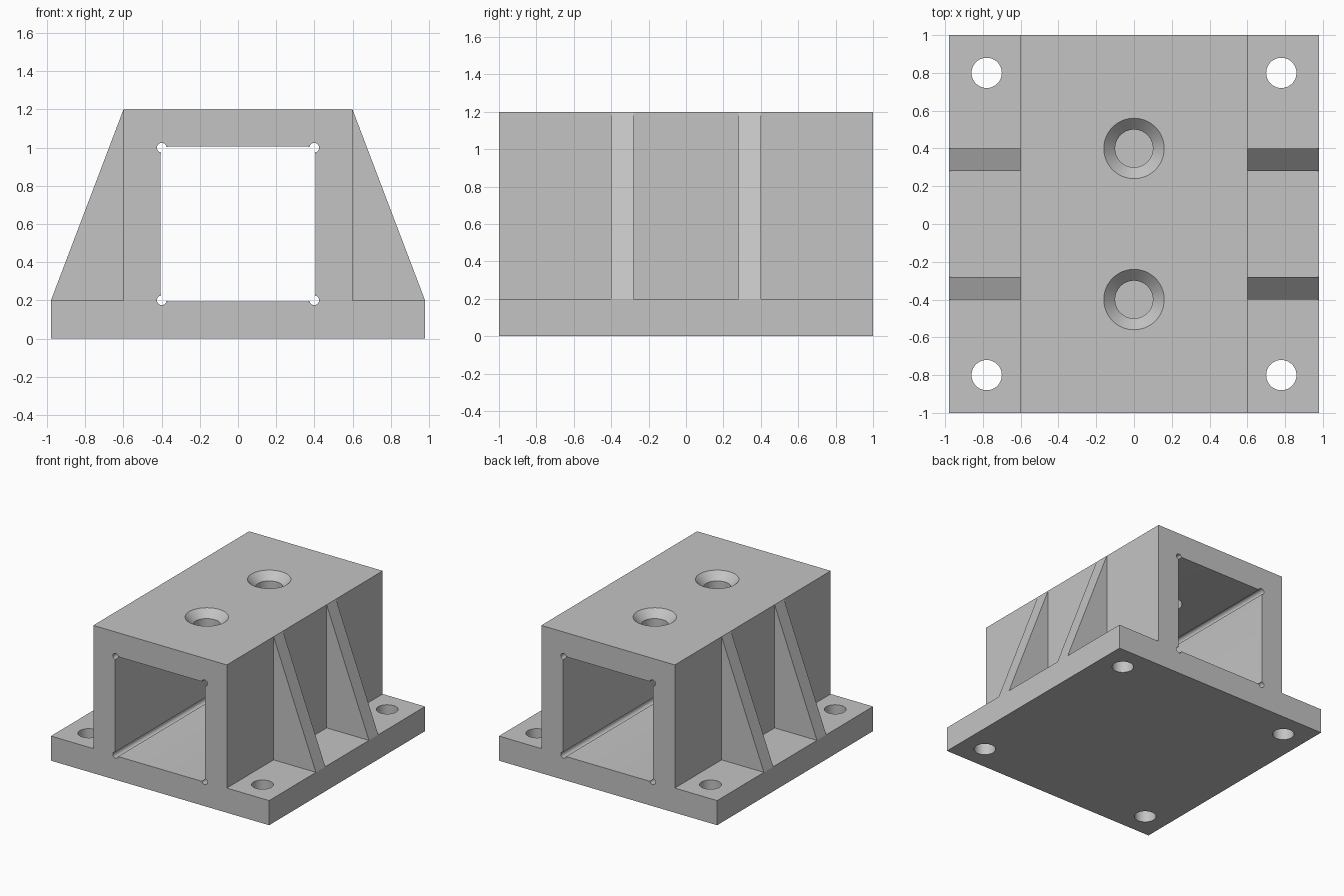
import bpy
import bmesh
from math import sin, cos, pi, radians
from mathutils import Vector

if "Cube" in bpy.data.objects:
    bpy.data.objects.remove(bpy.data.objects["Cube"], do_unlink=True)

GREY = (0.55, 0.55, 0.55, 1.0)
metal = bpy.data.materials.new("plain_grey")
metal.use_nodes = True
metal.diffuse_color = GREY
metal.node_tree.nodes["Principled BSDF"].inputs["Base Color"].default_value = GREY

HALF_W, BASE_H = 0.98, 0.2       # base plate
BLOCK_W, TOP = 0.6, 1.2          # hollow block
BORE = 0.405                     # half width of square tunnel
BORE_Z = 0.6


def make_object(name, bm):
    bmesh.ops.recalc_face_normals(bm, faces=bm.faces)
    mesh = bpy.data.meshes.new(name)
    bm.to_mesh(mesh)
    bm.free()
    mesh.materials.append(metal)
    obj = bpy.data.objects.new(name, mesh)
    bpy.context.collection.objects.link(obj)
    return obj


def prism(name, outline, y0, y1):
    """Extrude an x-z outline along y."""
    bm = bmesh.new()
    face = bm.faces.new([bm.verts.new((x, y0, z)) for x, z in outline])
    ext = bmesh.ops.extrude_face_region(bm, geom=[face])["geom"]
    verts = [g for g in ext if isinstance(g, bmesh.types.BMVert)]
    bmesh.ops.translate(bm, verts=verts, vec=Vector((0, y1 - y0, 0)))
    return make_object(name, bm)


def turned(name, profile, x, y, sides=64):
    """Stack of rings given as (radius, z), closed at both ends."""
    bm = bmesh.new()
    rings = [[bm.verts.new((x + r * cos(2 * pi * i / sides),
                            y + r * sin(2 * pi * i / sides), z))
              for i in range(sides)] for r, z in profile]
    for a, b in zip(rings, rings[1:]):
        for i in range(sides):
            j = (i + 1) % sides
            bm.faces.new((a[i], a[j], b[j], b[i]))
    bm.faces.new(rings[0])
    bm.faces.new(rings[-1])
    return make_object(name, bm)


def arc(cx, cz, r, start, sweep, steps):
    return [(cx + r * cos(radians(start + sweep * i / steps)),
             cz + r * sin(radians(start + sweep * i / steps)))
            for i in range(steps + 1)]


def cut(target, cutter):
    mod = target.modifiers.new("cut", "BOOLEAN")
    mod.operation = "DIFFERENCE"
    mod.solver = "EXACT"
    mod.object = cutter
    cutter.hide_render = True
    bpy.context.view_layer.objects.active = target
    bpy.ops.object.modifier_apply(modifier=mod.name)
    bpy.data.objects.remove(cutter, do_unlink=True)


# Body: base plate and block in one profile
right_half = [(HALF_W, 0), (HALF_W, BASE_H), (BLOCK_W, BASE_H), (BLOCK_W, TOP)]
body = prism("body", right_half + [(-x, z) for x, z in reversed(right_half)], -1, 1)

# Square tunnel with rounded corners
R = 0.04
outline = []
for k, (sx, sz) in enumerate([(1, 1), (-1, 1), (-1, -1), (1, -1)]):
    outline += arc(sx * (BORE - R), BORE_Z + sz * (BORE - R), R, 90 * k, 90, 6)
cut(body, prism("tunnel_cutter", outline, -1.1, 1.1))

# Round relief grooves along the tunnel corners
for sx in (-1, 1):
    for sz in (-1, 1):
        circle = arc(sx * 0.4, BORE_Z + sz * 0.4, 0.025, 0, 360, 24)[:-1]
        cut(body, prism("relief_cutter", circle, -1.1, 1.1))

# Mounting holes in the base plate
for sx in (-1, 1):
    for sy in (-1, 1):
        cut(body, turned("mount_cutter", [(0.08, -0.1), (0.08, 0.3)],
                         sx * 0.78, sy * 0.8))

# Countersunk holes through the top wall
for sy in (-1, 1):
    cut(body, turned("countersink_cutter",
                     [(0.1, 0.9), (0.1, TOP - 0.06), (0.16, TOP), (0.16, TOP + 0.1)],
                     0, sy * 0.4))

# Side ribs
parts = [body]
for sx, side in ((1, "left"), (-1, "right")):
    for y0, end in ((-0.4, "front"), (0.28, "back")):
        tri = [(sx * BLOCK_W, BASE_H), (sx * HALF_W, BASE_H), (sx * BLOCK_W, TOP)]
        parts.append(prism(f"{side}_{end}_rib", tri, y0, y0 + 0.12))

# Smooth bores, sharp edges elsewhere
bpy.ops.object.select_all(action="DESELECT")
for obj in parts:
    obj.select_set(True)
bpy.context.view_layer.objects.active = body
bpy.ops.object.shade_smooth_by_angle(angle=radians(30))
